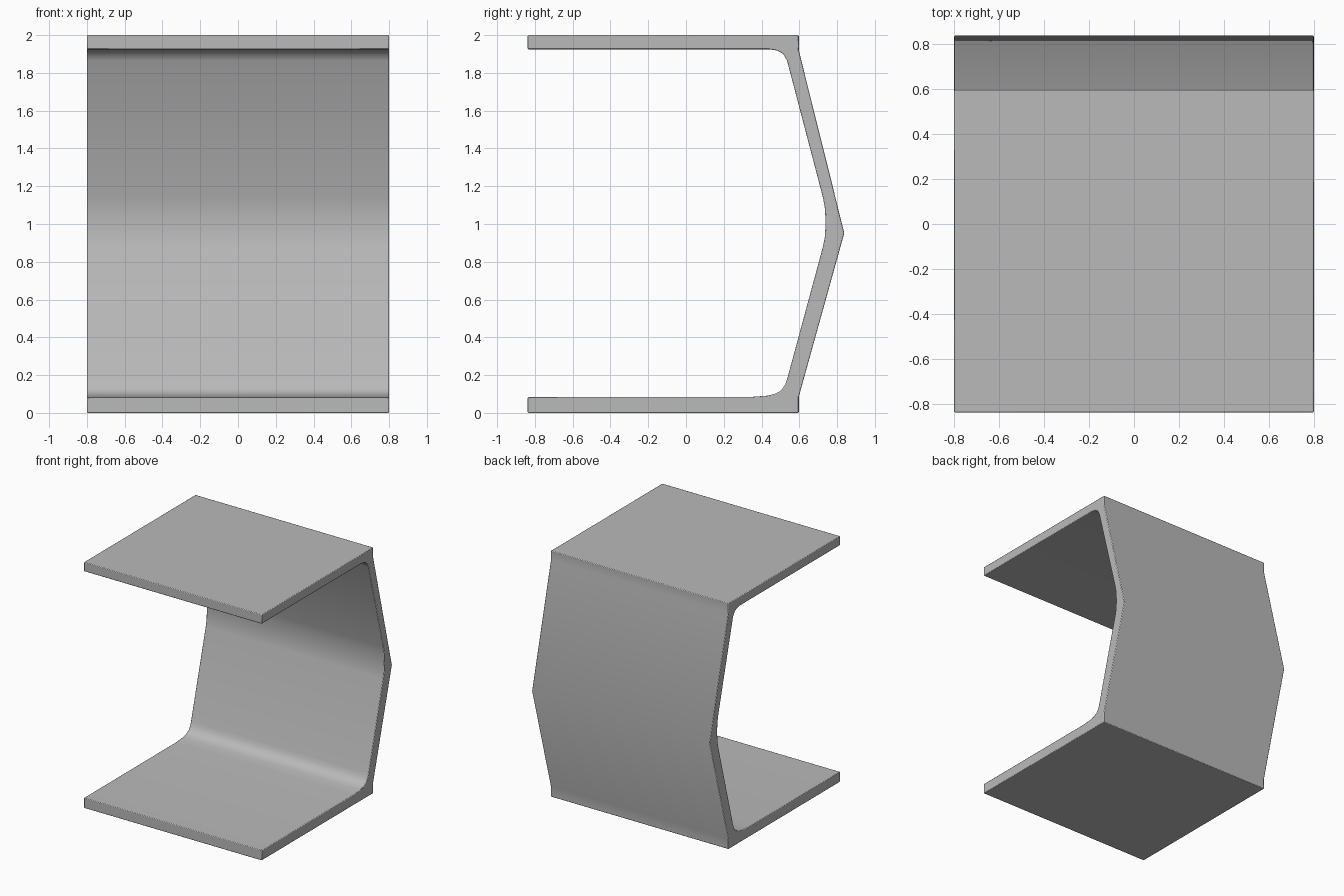
import bpy, bmesh, math

if "Cube" in bpy.data.objects:
    bpy.data.objects.remove(bpy.data.objects["Cube"])

HALF_WIDTH = 0.8

# Side profile (y, z): outer skin from the lower front lip up to the upper lip
outer = [(-0.838, 0.0), (0.597, 0.0), (0.597, 0.085), (0.838, 0.952),
         (0.597, 1.92), (0.597, 2.0), (-0.838, 2.0)]

# Inner skin, running back down with filleted corners
inner = [(-0.838, 1.925), (0.44, 1.925), (0.485, 1.918), (0.515, 1.9),
         (0.535, 1.865), (0.725, 1.14), (0.736, 1.08), (0.739, 1.0),
         (0.735, 0.93), (0.725, 0.88), (0.537, 0.185), (0.525, 0.15),
         (0.503, 0.118), (0.47, 0.1), (0.43, 0.091), (0.34, 0.084),
         (-0.838, 0.083)]

# Bent shell: profile swept straight across the width
bm = bmesh.new()
face = bm.faces.new([bm.verts.new((-HALF_WIDTH, y, z)) for y, z in outer + inner])
swept = bmesh.ops.extrude_face_region(bm, geom=[face])
moved = [v for v in swept["geom"] if isinstance(v, bmesh.types.BMVert)]
bmesh.ops.translate(bm, verts=moved, vec=(2 * HALF_WIDTH, 0, 0))
bmesh.ops.recalc_face_normals(bm, faces=bm.faces[:])
mesh = bpy.data.meshes.new("bent_shell")
bm.to_mesh(mesh)
bm.free()
shell = bpy.data.objects.new("bent_shell", mesh)
bpy.context.collection.objects.link(shell)

# Mid-grey finish
grey = bpy.data.materials.new("mid_grey")
grey.diffuse_color = (0.49, 0.49, 0.49, 1.0)
grey.use_nodes = True
grey.node_tree.nodes["Principled BSDF"].inputs["Base Color"].default_value = grey.diffuse_color
mesh.materials.append(grey)

# Slightly softened rims
bevel = shell.modifiers.new("soft_edges", "BEVEL")
bevel.width = 0.005
bevel.segments = 2
bevel.limit_method = "ANGLE"
bevel.angle_limit = math.radians(50)

bpy.context.view_layer.objects.active = shell
shell.select_set(True)
bpy.ops.object.shade_smooth_by_angle(angle=math.radians(35))
